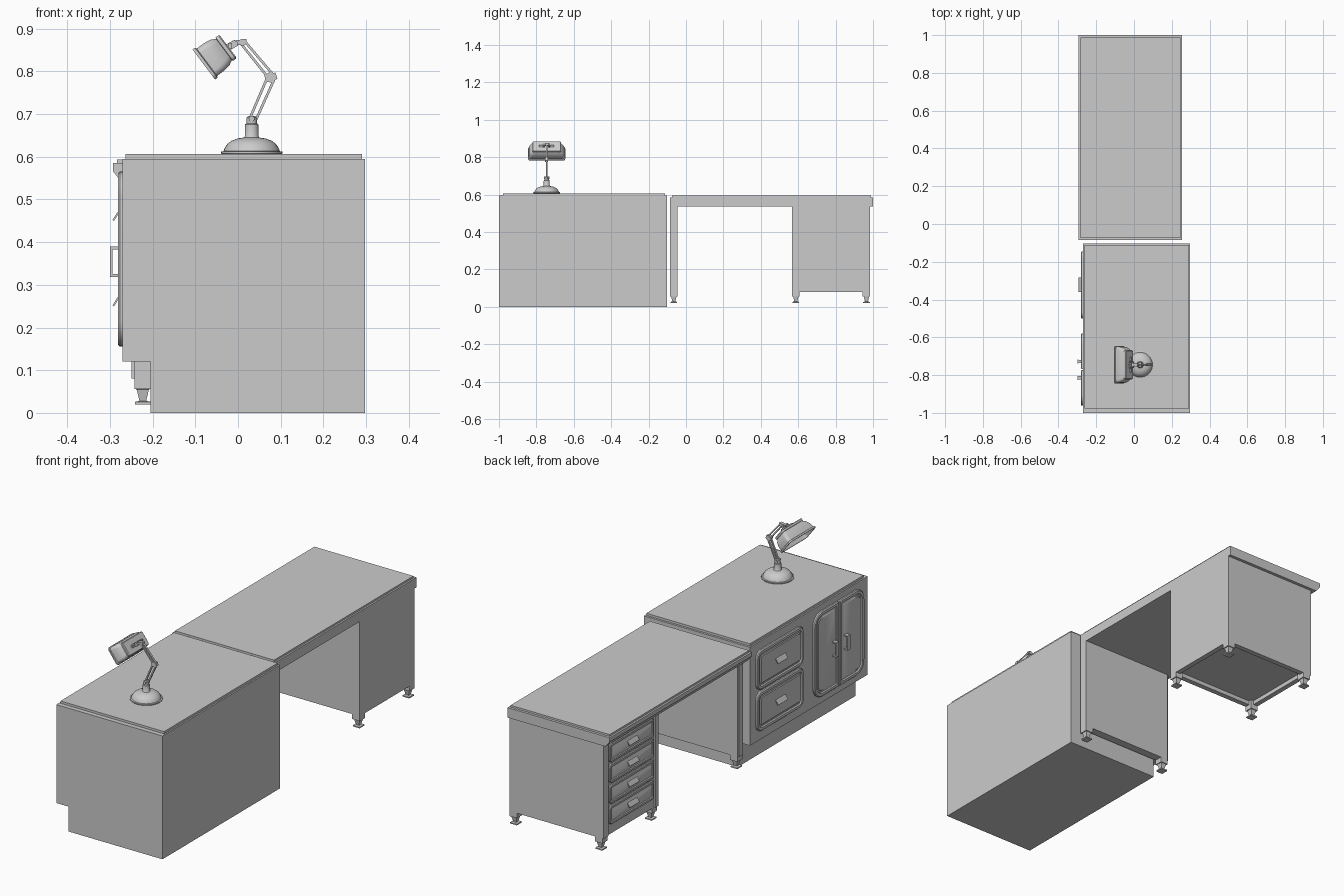
import bpy, bmesh, math
from mathutils import Vector as V

if "Cube" in bpy.data.objects:
    bpy.data.objects.remove(bpy.data.objects["Cube"])


def finish(name, bm, smooth=False):
    bmesh.ops.recalc_face_normals(bm, faces=bm.faces[:])
    me = bpy.data.meshes.new(name)
    bm.to_mesh(me)
    bm.free()
    ob = bpy.data.objects.new(name, me)
    bpy.context.collection.objects.link(ob)
    if smooth:
        bpy.ops.object.select_all(action='DESELECT')
        ob.select_set(True)
        bpy.context.view_layer.objects.active = ob
        bpy.ops.object.shade_smooth_by_angle(angle=math.radians(35))
    return ob


def loft(name, loops, smooth=False, closed=False):
    """Skin a stack of equal-length point loops; cap both ends unless closed."""
    bm = bmesh.new()
    rings = [[bm.verts.new(p) for p in lp] for lp in loops]
    pairs = list(zip(rings, rings[1:])) + ([(rings[-1], rings[0])] if closed else [])
    for a, b in pairs:
        for i in range(len(a)):
            j = (i + 1) % len(a)
            bm.faces.new((a[i], a[j], b[j], b[i]))
    if not closed:
        bm.faces.new(rings[0])
        bm.faces.new(rings[-1])
    return finish(name, bm, smooth)


def prism(name, prof, y0, y1):
    """Extrude an (x, z) profile along y."""
    return loft(name, [[V((x, y, z)) for x, z in prof] for y in (y0, y1)])


def box(name, x0, x1, y0, y1, z0, z1):
    return prism(name, [(x0, z0), (x1, z0), (x1, z1), (x0, z1)], y0, y1)


def bar(name, p, q, w, y, t):
    """Flat bar between two (x, z) points."""
    p, q = V(p), V(q)
    n = V((p.y - q.y, q.x - p.x)).normalized() * w / 2
    return prism(name, [p - n, q - n, q + n, p + n], y - t / 2, y + t / 2)


def lathe(name, prof, c, n=32):
    return loft(name, [[V((c[0] + r * math.cos(i * math.tau / n),
                           c[1] + r * math.sin(i * math.tau / n), z)) for i in range(n)]
                       for r, z in prof], True)


def rod(name, p, r, length, n=16):
    """Cylinder along y centred on p."""
    return prism(name, [(p[0] + r * math.cos(i * math.tau / n), p[2] + r * math.sin(i * math.tau / n))
                        for i in range(n)], p[1] - length / 2, p[1] + length / 2)


def rrect(a0, a1, b0, b1, radii, seg=6):
    """Rounded rectangle in 2D; radii for corners (lo,lo),(hi,lo),(hi,hi),(lo,hi)."""
    pts = []
    corners = [(a0, b0, 1, 1), (a1, b0, -1, 1), (a1, b1, -1, -1), (a0, b1, 1, -1)]
    for k, ((a, b, sa, sb), r) in enumerate(zip(corners, radii)):
        for i in range(seg + 1):
            t = math.pi + k * math.pi / 2 + i / seg * math.pi / 2
            pts.append((a + sa * r + r * math.cos(t), b + sb * r + r * math.sin(t)))
    return pts


def panel(name, x, y0, y1, z0, z1, radii, s=1.0):
    """Raised front with a rounded frame and sunken middle, facing -x."""
    loops = []
    for inset, h in [(0, -.003), (0, .007), (.004, .011), (.016, .011), (.02, .006), (.027, .006), (.031, .009)]:
        i = inset * s
        loops.append([V((x - h * s, y, z)) for y, z in
                      rrect(y0 + i, y1 - i, z0 + i, z1 - i, [max(r - i, .002) for r in radii])])
    return loft(name, loops, True)


def cup_pull(name, x, y, z, w, s=1.0):
    prof = [(0, .014), (-.006, .011), (-.018, -.008), (-.015, -.011), (-.006, .003), (0, .004)]
    prism(name, [(x + a * s, z + b * s) for a, b in prof], y - w / 2, y + w / 2)


# ---- Cabinet carcass with toe kick and worktop
prism("cabinet_body", [(-.205, 0), (.297, 0), (.297, .595), (-.27, .595), (-.27, .12), (-.205, .12)], -1, -.102)
box("cabinet_top", -.263, .29, -.978, -.112, .595, .606)

# ---- Cabinet drawers and doors
for i, z in enumerate((.26, .46)):
    panel(f"cabinet_drawer_{i}", -.27, -.5, -.145, z - .095, z + .095, [.035] * 4)
    cup_pull(f"cabinet_drawer_pull_{i}", -.276, -.322, z, .075)
panel("door_left", -.27, -.768, -.58, .155, .565, [.005, .06, .06, .005])
panel("door_right", -.27, -.962, -.774, .155, .565, [.06, .005, .005, .06])
for i, y in enumerate((-.728, -.815)):
    box(f"door_grip_{i}", -.3, -.294, y - .011, y + .011, .318, .39)
    for z in (.318, .383):
        box(f"door_grip_arm_{i}", -.295, -.275, y - .009, y + .009, z, z + .007)

# ---- Desk top: apron with sloped front lip, and slab
prism("desk_apron", [(.253, .537), (.253, .585), (-.293, .585), (-.293, .566), (-.27, .537)], -.085, 1)
box("desk_slab", -.284, .245, -.075, .988, .585, .594)


# ---- Desk supports: walls, skirts, corner blocks, feet
def foot(x, y):
    lv = [(.017, .057), (.014, .054), (.008, .028), (.018, .026), (.018, .02)]
    loft("foot", [[V((x + a * h, y + b * h, z)) for a, b in ((-1, -1), (1, -1), (1, 1), (-1, 1))]
                  for h, z in lv])


FX, BX = -.243, .253
box("pedestal_body", FX, BX, .567, .985, .1, .54)
box("pedestal_skirt_front", FX, FX + .025, .567, .985, .08, .1)
box("pedestal_skirt_back", BX - .025, BX, .567, .985, .08, .1)
box("pedestal_skirt_inner", FX, BX, .567, .592, .08, .1)
box("pedestal_skirt_outer", FX, BX, .96, .985, .08, .1)
box("side_panel", FX, BX, -.085, -.045, .08, .54)
for x0 in (FX, BX - .04):
    for y0 in (.567, .945, -.085):
        # corner block narrowing towards the skirt
        box("corner_block", x0, x0 + .04, y0, y0 + .04, .056, .1)
        foot(x0 + .02, y0 + .02)

# ---- Pedestal front frame and four drawers
box("pedestal_stile_outer", FX - .006, FX, .945, .985, .08, .537)
box("pedestal_stile_inner", FX - .006, FX, .567, .59, .08, .537)
box("side_panel_stile", FX - .006, FX, -.08, -.05, .08, .537)
for i in range(4):
    z = .172 + .1 * i
    panel(f"desk_drawer_{i}", FX, .598, .937, z - .045, z + .045, [.016] * 4, .75)
    cup_pull(f"desk_drawer_pull_{i}", FX - .004, .767, z, .075, .9)

# ---- Lamp base and stem
LX, LY = .032, -.745
lathe("lamp_base", [(.07, .606), (.072, .608), (.072, .612), (.066, .613), (.064, .619), (.057, .630),
                    (.046, .638), (.032, .643), (.018, .645), (.016, .648), (.0155, .676),
                    (.012, .678), (.012, .692), (.009, .695)], (LX, LY))

# ---- Lamp arms: paired bars and joints
knee, elbow = (.077, LY, .786), (.011, LY, .868)
bar("lower_arm_a", (.027, .688), (.068, .784), .006, LY, .009)
bar("lower_arm_b", (.041, .684), (.086, .784), .006, LY, .009)
bar("upper_arm_a", (.067, .79), (.006, .866), .006, LY, .009)
bar("upper_arm_b", (.086, .788), (.018, .868), .006, LY, .009)
bar("knee_plate", (.064, .782), (.09, .79), .016, LY, .014)
rod("knee_joint", knee, .012, .016)
bar("elbow_plate", (-.012, .866), (.02, .87), .012, LY, .014)
rod("elbow_joint", elbow, .008, .018)
rod("stem_joint", (LX, LY, .689), .007, .03)

# ---- Lamp head: hollow flared rounded-rectangle shade, opening down and to -x
C, U, N = V((-.08, LY, .816)), V((.6, 0, -.8)), V((.8, 0, .6))


def ring(d, a, b, r):
    return [C + N * d + V((0, y, 0)) + U * u for y, u in rrect(-a, a, -b, b, [r] * 4)]


loft("lamp_shade", [ring(*p) for p in [
    (0, .100, .044, .014), (.007, .100, .044, .014), (.009, .096, .040, .014),
    (.03, .094, .040, .016), (.048, .086, .037, .016), (.059, .075, .031, .014),
    (.060, .077, .034, .010), (.068, .077, .034, .010), (.071, .073, .031, .008)]]
     + [ring(.071, .004, .004, .001), ring(.05, .004, .004, .001)]
     + [ring(*p) for p in [(.05, .07, .028, .010), (.03, .088, .035, .012), (0, .093, .038, .012)]],
     True, closed=True)
rod("lamp_tube", C + N * .03, .01, .15)
for s in (-1, 1):
    box("tube_holder", -.06, -.045, LY + s * .07 - .006, LY + s * .07 + .006, .828, .85)
    bar("head_bracket", (-.03, .853), (-.004, .867), .016, LY + s * .014, .006)
    box("head_bracket_plate", -.022, -.014, LY + s * .03 - .01, LY + s * .03 + .01, .853, .866)
rod("head_pin", (-.006, LY, .866), .005, .036)
